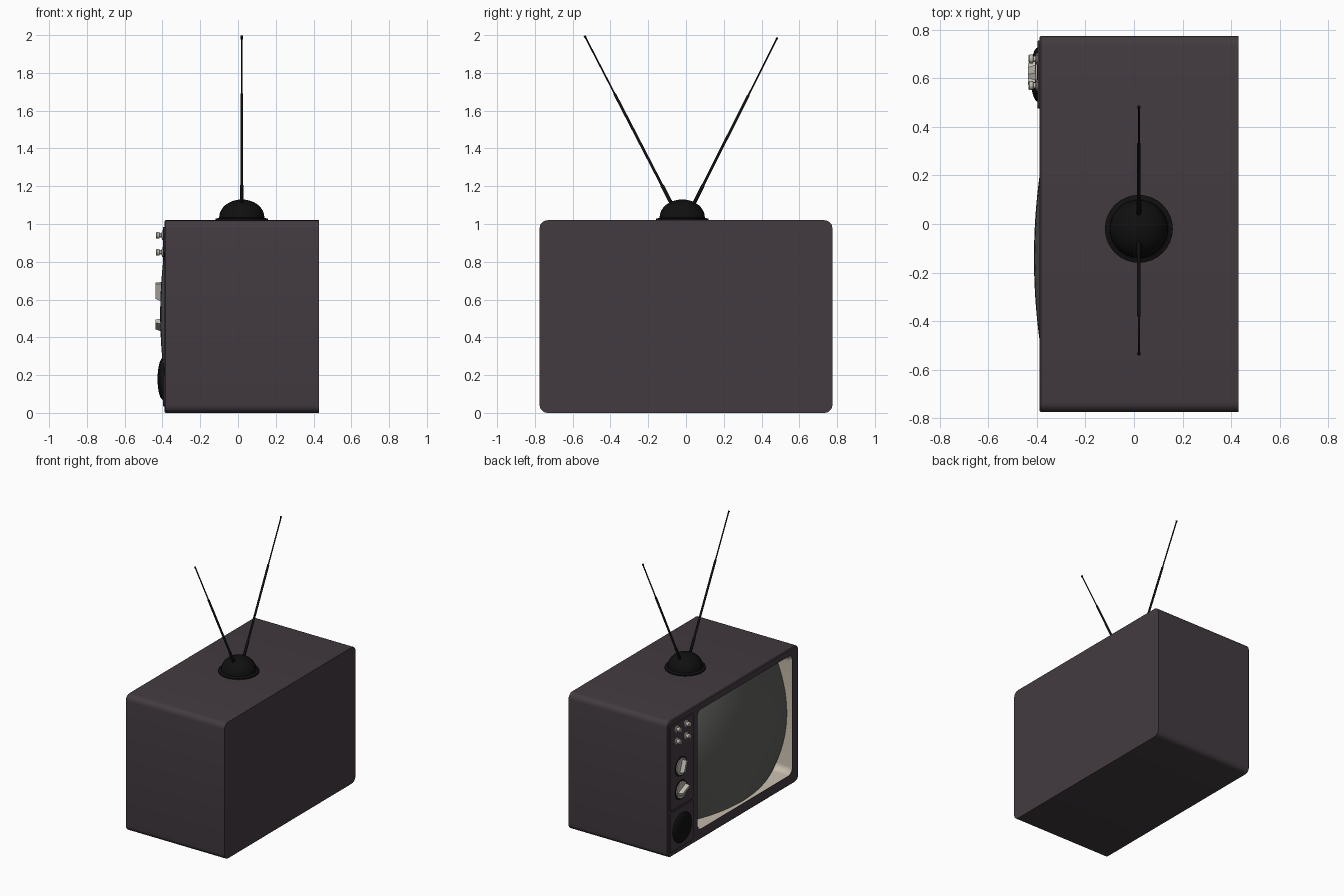
import bpy, bmesh, math
from mathutils import Vector, Matrix

if "Cube" in bpy.data.objects:
    bpy.data.objects.remove(bpy.data.objects["Cube"])


def mat(name, rgb):
    m = bpy.data.materials.new(name)
    m.diffuse_color = (*rgb, 1)
    m.use_nodes = True
    m.node_tree.nodes["Principled BSDF"].inputs["Base Color"].default_value = m.diffuse_color
    return m


CASE = mat("dark_plum_plastic", (0.055, 0.043, 0.051))
BLACK = mat("black_plastic", (0.005, 0.005, 0.005))
GLASS = mat("grey_glass", (0.12, 0.12, 0.115))
BEIGE = mat("beige_trim", (0.55, 0.49, 0.40))
METAL = mat("pale_metal", (0.52, 0.49, 0.44))
FRONT = -0.39


def finish(name, bm, material, angle=35):
    bmesh.ops.recalc_face_normals(bm, faces=bm.faces)
    me = bpy.data.meshes.new(name)
    bm.to_mesh(me)
    bm.free()
    me.materials.append(material)
    ob = bpy.data.objects.new(name, me)
    bpy.context.collection.objects.link(ob)
    bpy.ops.object.select_all(action='DESELECT')
    ob.select_set(True)
    bpy.context.view_layer.objects.active = ob
    bpy.ops.object.shade_smooth_by_angle(angle=math.radians(angle))
    return ob


def rounded(x, y0, y1, z0, z1, r, seg=5):
    """Rounded rectangle in the YZ plane at depth x."""
    pts = []
    corners = [(y1 - r, z1 - r), (y0 + r, z1 - r), (y0 + r, z0 + r), (y1 - r, z0 + r)]
    for k, (cy, cz) in enumerate(corners):
        for i in range(seg + 1):
            a = math.pi / 2 * (k + i / seg)
            pts.append((x, cy + r * math.cos(a), cz + r * math.sin(a)))
    return pts


def loft(name, loops, material, cap_start=True, cap_end=True, angle=35):
    """Skin a row of matching closed loops."""
    bm = bmesh.new()
    rows = [[bm.verts.new(p) for p in loop] for loop in loops]
    n = len(rows[0])
    for a, b in zip(rows, rows[1:]):
        for i in range(n):
            j = (i + 1) % n
            bm.faces.new((a[i], a[j], b[j], b[i]))
    if cap_start:
        bm.faces.new(rows[0])
    if cap_end:
        bm.faces.new(rows[-1])
    return finish(name, bm, material, angle)


def lathe(name, origin, axis, profile, material, seg=24, angle=35):
    """Turn (radius, height) steps around an axis."""
    rot = Vector((0, 0, 1)).rotation_difference(Vector(axis)).to_matrix()
    loops = []
    for r, h in profile:
        loops.append([Vector(origin) + rot @ Vector((r * math.cos(2 * math.pi * i / seg),
                                                     r * math.sin(2 * math.pi * i / seg), h))
                      for i in range(seg)])
    return loft(name, loops, material, angle=angle)


def dome(r, height, base=0.0, steps=8):
    return [(max(r * math.cos(t), 0.001), base + height * math.sin(t))
            for t in (math.pi / 2 * i / steps for i in range(steps + 1))]


# Cabinet shell with a recessed screen opening
Y0, Y1, Z0, Z1 = -0.70, 0.42, 0.075, 0.97
loft("cabinet", [
    rounded(0.43, -0.775, 0.775, 0.0, 1.02, 0.042),
    rounded(FRONT + 0.006, -0.775, 0.775, 0.0, 1.02, 0.042),
    rounded(FRONT, -0.769, 0.769, 0.006, 1.014, 0.038),
    rounded(FRONT, Y0, Y1, Z0, Z1, 0.04),
    rounded(FRONT + 0.01, Y0, Y1, Z0, Z1, 0.04)], CASE, cap_end=False)

# Beige surround lining the opening
loft("screen_surround", [
    rounded(FRONT + 0.003, Y0, Y1, Z0, Z1, 0.04),
    rounded(FRONT + 0.02, Y0 + 0.008, Y1 - 0.008, Z0 + 0.008, Z1 - 0.008, 0.045),
    rounded(-0.16, Y0 + 0.02, Y1 - 0.02, Z0 + 0.02, Z1 - 0.02, 0.06)],
    BEIGE, cap_start=False)

# Bulging picture tube
bm = bmesh.new()
bmesh.ops.create_grid(bm, x_segments=28, y_segments=24, size=1)
cy, cz = (Y0 + Y1) / 2, (Z0 + Z1) / 2
for v in bm.verts:
    dy, dz = v.co.x * 0.56, v.co.y * 0.4475
    v.co = (-0.412 + 0.2 * (dy * dy + dz * dz) + 1.2 * dy * dy * dz * dz, cy + dy, cz + dz)
tube = finish("screen", bm, GLASS)
if tube.data.polygons[0].normal.x > 0:
    tube.data.flip_normals()

# Raised control and speaker panels
for name, z0, z1 in (("control_panel", 0.345, 0.985), ("speaker_panel", 0.035, 0.335)):
    loft(name, [rounded(FRONT + 0.002, 0.475, 0.755, z0, z1, 0.015),
                rounded(FRONT - 0.005, 0.475, 0.755, z0, z1, 0.015),
                rounded(FRONT - 0.008, 0.478, 0.752, z0 + 0.003, z1 - 0.003, 0.013)], CASE)

# Domed speaker
lathe("speaker", (FRONT - 0.006, 0.615, 0.18), (-1, 0, 0), dome(0.112, 0.03), BLACK, 32)

# Four push knobs
for y in (0.57, 0.68):
    for z in (0.85, 0.94):
        lathe("small_knob", (FRONT - 0.006, y, z), (-1, 0, 0),
              [(0.026, 0), (0.024, 0.006), (0.012, 0.009), (0.012, 0.018),
               (0.018, 0.02), (0.018, 0.034), (0.014, 0.039)], METAL, 16)

# Two tuning dials with wedge grips
for z, tilt in ((0.64, 0.35), (0.465, 1.15)):
    lathe("dial_rim", (FRONT - 0.006, 0.625, z), (-1, 0, 0),
          [(0.074, 0), (0.072, 0.004)], BLACK, 28)
    lathe("dial", (FRONT - 0.009, 0.625, z), (-1, 0, 0),
          [(0.064, 0), (0.06, 0.006), (0.034, 0.009)], METAL, 28)
    bm = bmesh.new()
    bmesh.ops.create_cube(bm, size=1)
    for v in bm.verts:
        outer = v.co.x < 0
        v.co = (-0.037 if outer else 0, v.co.y * (0.018 if outer else 0.034),
                v.co.z * (0.1 if v.co.z > 0 or not outer else 0.07))
    bm.transform(Matrix.Translation((FRONT - 0.01, 0.625, z)) @ Matrix.Rotation(tilt, 4, 'X'))
    finish("dial_grip", bm, METAL)

# Aerial base: flange and dome
AX, AY = 0.02, -0.02
lathe("aerial_base", (AX, AY, 1.018), (0, 0, 1),
      [(0.14, 0), (0.14, 0.01), (0.122, 0.014)] + dome(0.12, 0.096, 0.016), BLACK, 32)

# Telescopic rods in three thinning stages with a tip
for start, tip in (((AX, -0.065, 1.085), (AX, -0.537, 1.997)),
                   ((AX, 0.03, 1.085), (AX, 0.484, 1.987))):
    d = Vector(tip) - Vector(start)
    L = d.length
    lathe("aerial_rod", start, d.normalized(),
          [(0.010, 0), (0.010, 0.13 * L), (0.0075, 0.135 * L), (0.0075, 0.66 * L),
           (0.0045, 0.665 * L), (0.0045, L - 0.01), (0.007, L - 0.008),
           (0.007, L - 0.002), (0.003, L)], BLACK, 10)
